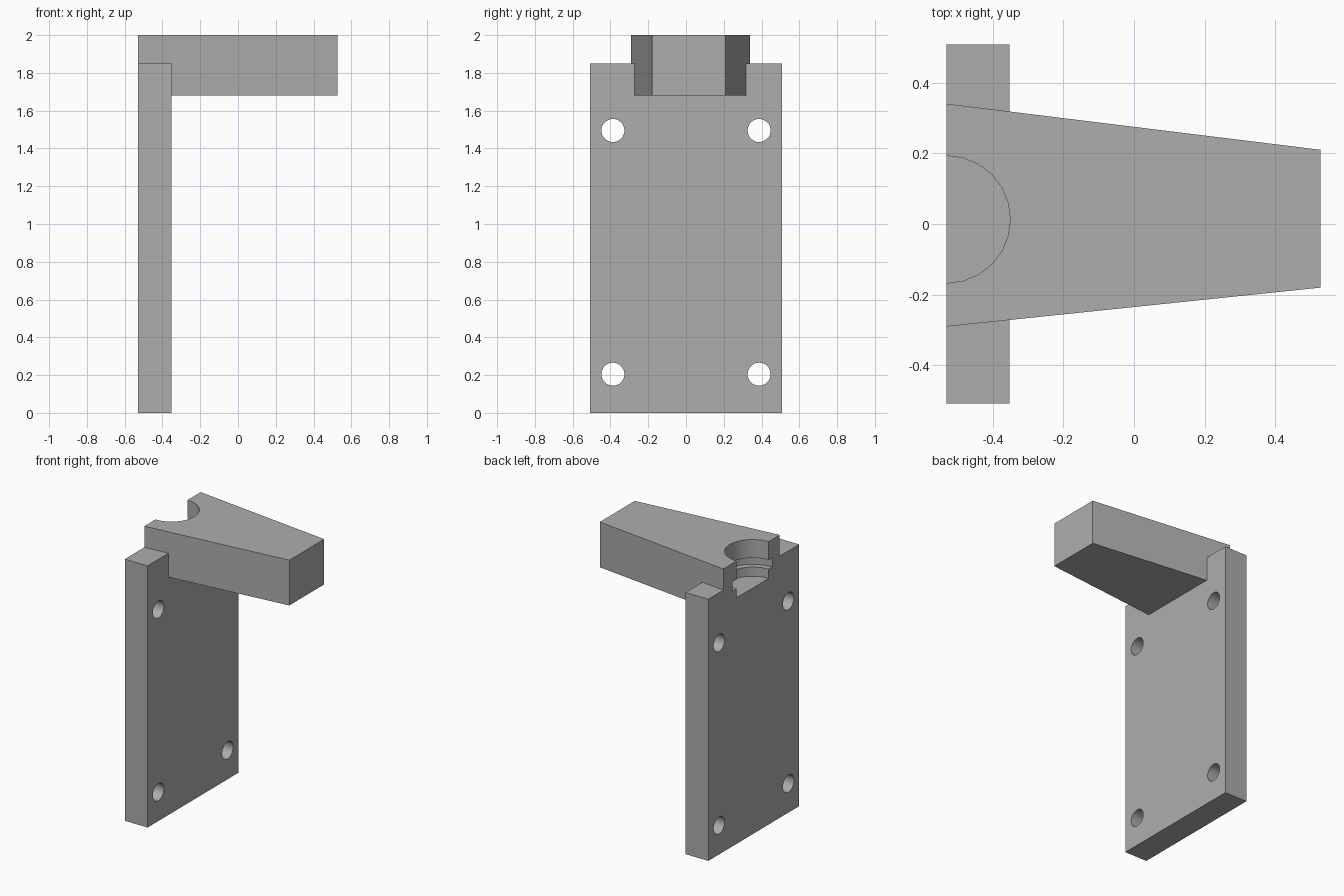
import bpy
import bmesh
from math import cos, sin, tau, radians

cube = bpy.data.objects.get("Cube")
if cube:
    bpy.data.objects.remove(cube)

BACK, INNER, TIP = -0.53, -0.352, 0.527   # x of plate back, plate front, arm tip

grey = bpy.data.materials.new("plain grey")
grey.use_nodes = True
colour = (0.42, 0.42, 0.42, 1)
grey.diffuse_color = colour
grey.node_tree.nodes["Principled BSDF"].inputs["Base Color"].default_value = colour


def loft(name, rings):
    """Solid skinned through equal-length rings of points, capped at both ends."""
    bm = bmesh.new()
    loops = [[bm.verts.new(p) for p in ring] for ring in rings]
    for a, b in zip(loops, loops[1:]):
        for i in range(len(a)):
            j = (i + 1) % len(a)
            bm.faces.new((a[i], a[j], b[j], b[i]))
    bm.faces.new(loops[0])
    bm.faces.new(loops[-1])
    bmesh.ops.recalc_face_normals(bm, faces=bm.faces)
    mesh = bpy.data.meshes.new(name)
    bm.to_mesh(mesh)
    bm.free()
    mesh.materials.append(grey)
    obj = bpy.data.objects.new(name, mesh)
    bpy.context.collection.objects.link(obj)
    return obj


def prism(name, outline, low, high):
    return loft(name, [[(x, y, z) for x, y in outline] for z in (low, high)])


def combine(target, other, operation):
    """Apply a boolean and discard the helper."""
    bpy.context.view_layer.objects.active = target
    mod = target.modifiers.new(operation, "BOOLEAN")
    mod.operation, mod.solver, mod.object = operation, "EXACT", other
    bpy.ops.object.modifier_apply(modifier=mod.name)
    bpy.data.objects.remove(other)


# Mounting plate and tapered arm, joined into one solid
bracket = prism("wall_bracket", [(BACK, -0.507), (INNER, -0.507),
                                 (INNER, 0.507), (BACK, 0.507)], 0, 1.85)
arm = prism("tapered_arm", [(BACK, -0.29), (TIP, -0.18),
                            (TIP, 0.21), (BACK, 0.34)], 1.68, 2)
combine(bracket, arm, "UNION")

# Half-round socket with a wider groove, open at the back and top
profile = [(0.18, 1.74), (0.18, 1.805), (0.222, 1.805),
           (0.222, 1.87), (0.18, 1.87), (0.18, 2.1)]
socket = loft("socket_cutter", [
    [(BACK + r * cos(tau * i / 24), 0.013 + r * sin(tau * i / 24), z) for i in range(24)]
    for r, z in profile])
combine(bracket, socket, "DIFFERENCE")

# Four screw holes through the plate
for y in (-0.387, 0.387):
    for z in (0.205, 1.495):
        hole = loft("hole_cutter", [
            [(x, y + 0.061 * cos(tau * i / 32), z + 0.061 * sin(tau * i / 32))
             for i in range(32)] for x in (BACK - 0.1, INNER + 0.1)])
        combine(bracket, hole, "DIFFERENCE")

# Smooth the round walls, keep the edges sharp
bpy.ops.object.select_all(action="DESELECT")
bracket.select_set(True)
bpy.context.view_layer.objects.active = bracket
bpy.ops.object.shade_smooth_by_angle(angle=radians(30))
